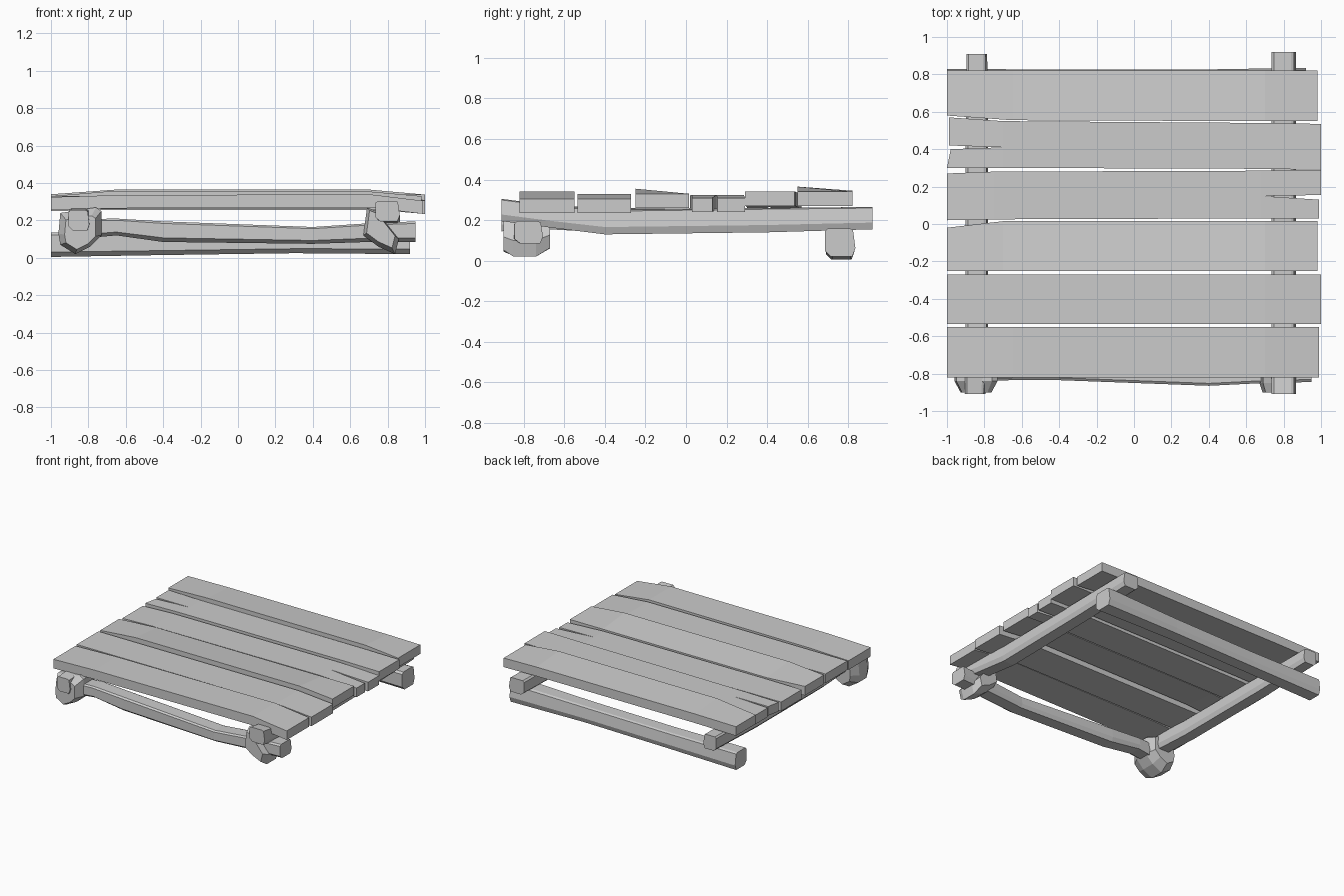
import bpy, bmesh
from mathutils import Vector

cube = bpy.data.objects.get("Cube")
if cube:
    bpy.data.objects.remove(cube)

wood = bpy.data.materials.new("grey_wood")
wood.use_nodes = True
GREY = (0.6, 0.6, 0.6, 1)
wood.diffuse_color = GREY
wood.node_tree.nodes["Principled BSDF"].inputs["Base Color"].default_value = GREY


def finish(name, bm):
    bmesh.ops.recalc_face_normals(bm, faces=bm.faces)
    mesh = bpy.data.meshes.new(name)
    bm.to_mesh(mesh)
    bm.free()
    mesh.materials.append(wood)
    obj = bpy.data.objects.new(name, mesh)
    bpy.context.collection.objects.link(obj)
    return obj


def loft(bm, rings):
    """Skin a row of matching rings and cap both ends."""
    loops = [[bm.verts.new(p) for p in ring] for ring in rings]
    n = len(loops[0])
    for a, b in zip(loops, loops[1:]):
        for i in range(n):
            j = (i + 1) % n
            bm.faces.new((a[i], a[j], b[j], b[i]))
    bm.faces.new(loops[0])
    bm.faces.new(loops[-1])


def plank(name, *strips, thick=0.07):
    """Each strip is a row of stations: x, front y, back y, top z at front, top z at back."""
    bm = bmesh.new()
    for strip in strips:
        loft(bm, [[(x, y0, z0), (x, y1, z1), (x, y1, z1 - thick), (x, y0, z0 - thick)]
                  for x, y0, y1, z0, z1 in strip])
    return finish(name, bm)


# Uneven hewn cross-section, as fractions of width and height
HEWN = [(-.5, -.3), (-.3, -.5), (.4, -.5), (.5, -.2), (.42, .45), (.3, .5), (-.4, .5), (-.5, .4)]


def beam(name, along, stations):
    """Stations: position along the axis, sideways centre, centre z, width, height."""
    bm = bmesh.new()
    rings = []
    for t, side, z, w, h in stations:
        ring = []
        for u, v in HEWN:
            s, up = side + u * w, z + v * h
            ring.append((t, s, up) if along == "x" else (s, t, up))
        rings.append(ring)
    loft(bm, rings)
    return finish(name, bm)


def lashing(name, outline, stations):
    """Chunky prism along y; each station is y, scale and z shift."""
    bm = bmesh.new()
    cx = sum(p[0] for p in outline) / len(outline)
    cz = sum(p[1] for p in outline) / len(outline)
    loft(bm, [[(cx + (x - cx) * s, y, cz + (z - cz) * s + dz) for x, z in outline]
              for y, s, dz in stations])
    return finish(name, bm)


# Deck planks, front to back
plank("front_plank", [(-1, -.82, -.55, .325, .325), (-.65, -.82, -.55, .335, .335),
                      (.7, -.82, -.55, .34, .34), (.99, -.82, -.55, .305, .305)])
plank("second_plank", [(-1, -.535, -.27, .33, .33), (-.65, -.535, -.27, .33, .33),
                       (.7, -.535, -.27, .33, .33), (1, -.535, -.27, .305, .305)])
plank("third_plank", [(-1, -.25, -.02, .33, .33), (-.7, -.25, .015, .355, .33),
                      (.7, -.25, .015, .355, .33), (.98, -.25, .015, .33, .33)])
plank("split_right_plank",
      [(-1, .02, .27, .32, .32), (-.75, .025, .28, .325, .325), (.68, .03, .285, .325, .325)],
      [(.68, .03, .15, .325, .325), (.99, .03, .13, .31, .31)],
      [(.68, .15, .285, .325, .325), (1, .155, .29, .31, .31)])
plank("split_left_plank",
      [(-.7, .3, .55, .335, .335), (.7, .295, .54, .34, .34), (1, .29, .535, .34, .34)],
      [(-1, .3, .3, .33, .33), (-.98, .3, .4, .33, .33), (-.7, .3, .41, .335, .335)],
      [(-.99, .42, .57, .33, .33), (-.7, .41, .55, .335, .335)])
plank("back_plank", [(-1, .58, .82, .34, .34), (-.65, .555, .82, .365, .345),
                     (.7, .55, .82, .365, .345), (.98, .55, .82, .34, .34)])

# Side bearers under the deck
beam("right_bearer", "y", [(-.91, -.85, .2, .11, .11), (-.68, -.84, .215, .12, .12),
                           (-.4, -.84, .2, .12, .12), (.4, -.84, .2, .12, .12),
                           (.91, -.84, .21, .11, .11)])
beam("left_bearer", "y", [(-.91, .8, .25, .13, .11), (-.68, .8, .22, .13, .11),
                          (-.4, .8, .19, .13, .12), (.4, .8, .2, .13, .12),
                          (.92, .8, .21, .13, .11)])

# Cross rails
beam("front_rail", "x", [(-.93, -.78, .15, .12, .11), (-.65, -.77, .165, .13, .09),
                         (-.4, -.77, .14, .13, .11), (.4, -.8, .12, .13, .09),
                         (.7, -.785, .135, .13, .1), (.95, -.775, .14, .14, .11)])
beam("back_rail", "x", [(-1, .76, .07, .14, .13), (-.4, .76, .075, .13, .12),
                        (.3, .76, .085, .13, .12), (.92, .76, .09, .15, .14)])

# Lashings where the front rail meets the bearers
lashing("right_lashing", [(-.95, .24), (-.76, .27), (-.73, .25), (-.73, .12),
                          (-.79, .06), (-.87, .02), (-.95, .07), (-.96, .13)],
        [(-.9, .72, -.01), (-.84, 1, 0), (-.74, 1, 0), (-.67, .75, .01)])
lashing("left_lashing", [(.69, .27), (.74, .25), (.86, .1), (.84, .02),
                         (.75, .06), (.67, .12)],
        [(-.9, .8, .01), (-.85, 1, 0), (-.74, 1, 0), (-.67, .8, .02)])
